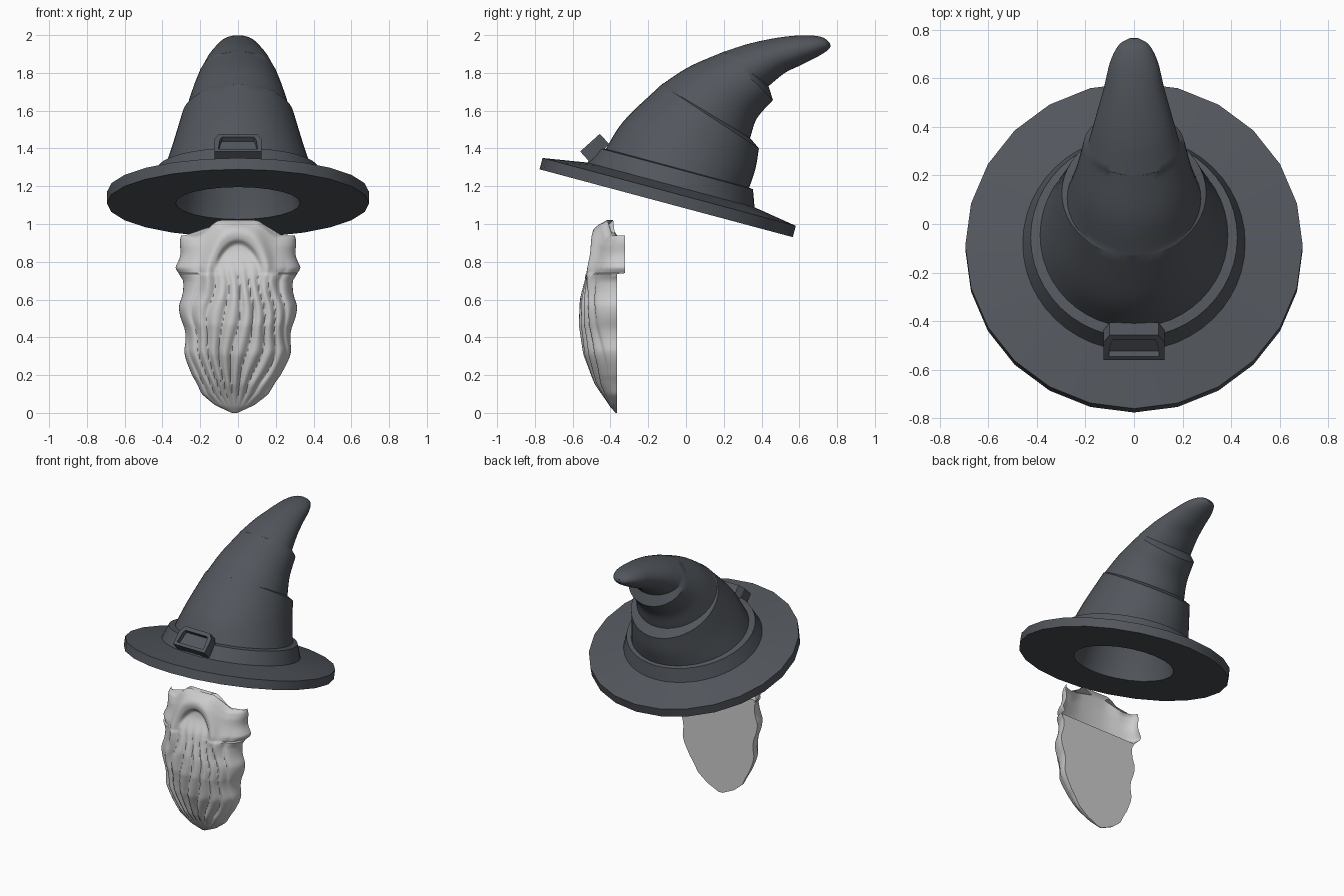
import bpy, bmesh, math
from mathutils import Vector, Matrix

if "Cube" in bpy.data.objects:
    bpy.data.objects.remove(bpy.data.objects["Cube"])

TILT = math.radians(-15)
HAT = Matrix.Translation((0, -0.105, 1.11)) @ Matrix.Rotation(TILT, 4, 'X')

dark = bpy.data.materials.new("dark_felt")
dark.diffuse_color = (0.085, 0.095, 0.11, 1)
dark.use_nodes = True
dark.node_tree.nodes["Principled BSDF"].inputs["Base Color"].default_value = dark.diffuse_color


def finish(name, bm, mat=None, angle=30):
    me = bpy.data.meshes.new(name)
    bm.to_mesh(me)
    bm.free()
    ob = bpy.data.objects.new(name, me)
    bpy.context.collection.objects.link(ob)
    if mat:
        me.materials.append(mat)
    bpy.ops.object.select_all(action='DESELECT')
    ob.select_set(True)
    bpy.context.view_layer.objects.active = ob
    bpy.ops.object.shade_smooth_by_angle(angle=math.radians(angle))
    return ob


def loft(rings, cap_start=False, cap_end=False):
    """Skin a list of equally long closed rings (counter-clockwise seen from above)."""
    bm = bmesh.new()
    vs = [[bm.verts.new(p) for p in r] for r in rings]
    n = len(vs[0])
    for a, b in zip(vs, vs[1:]):
        for j in range(n):
            k = (j + 1) % n
            bm.faces.new((a[j], a[k], b[k], b[j]))
    if cap_start:
        bm.faces.new(vs[0][::-1])
    if cap_end:
        bm.faces.new(vs[-1])
    return bm


def lathe(name, profile, sides):
    rings = [[HAT @ Vector((r * math.cos(2 * math.pi * i / sides),
                            r * math.sin(2 * math.pi * i / sides), h))
              for i in range(sides)] for r, h in profile]
    return finish(name, loft(rings, cap_start=profile[0][0] < 0.2), dark)


def catmull(keys, steps):
    ext = [[2 * a - b for a, b in zip(keys[0], keys[1])]] + keys + \
          [[2 * a - b for a, b in zip(keys[-1], keys[-2])]]
    out = []
    for i in range(1, len(ext) - 2):
        for s in range(steps):
            t = s / steps
            out.append([0.5 * (2 * b + (c - a) * t + (2 * a - 5 * b + 4 * c - d) * t * t
                               + (3 * b - a - 3 * c + d) * t ** 3)
                        for a, b, c, d in zip(*ext[i - 1:i + 3])])
    return out + [list(keys[-1])]


def interp(table, x):
    for (x0, y0), (x1, y1) in zip(table, table[1:]):
        if x <= x1:
            return y0 + (y1 - y0) * max(0, (x - x0) / (x1 - x0))
    return table[-1][1]


def smooth(a, b, x):
    t = min(1, max(0, (x - a) / (b - a)))
    return t * t * (3 - 2 * t)


# Brim with the head opening, and the band around the crown
lathe("hat_brim", [(0.02, 0.40), (0.15, 0.38), (0.24, 0.31), (0.30, 0.18), (0.33, 0),
                   (0.694, 0), (0.694, 0.062), (0.44, 0.103)], 24)
lathe("hat_band", [(0.463, 0.085), (0.425, 0.19), (0.37, 0.197)], 48)

# Crown: front point (y, z), back point (y, z), half width; folds between sections
sections = [
    [[-.438, 1.375, .325, 1.165, .395], [-.33, 1.545, .367, 1.29, .345],
     [-.13, 1.738, .386, 1.40, .297]],
    [[-.13, 1.738, .339, 1.455, .275], [.02, 1.834, .376, 1.56, .242],
     [.20, 1.912, .46, 1.656, .207]],
    [[.20, 1.912, .437, 1.73, .19], [.339, 1.956, .524, 1.80, .158],
     [.497, 1.988, .61, 1.842, .125], [.63, 1.999, .70, 1.888, .098],
     [.72, 1.989, .75, 1.92, .062], [.762, 1.958, .766, 1.94, .018]],
]
rings = []
for sec in sections:
    for fy, fz, by, bz, w in catmull(sec, 6):
        ring = []
        for i in range(48):
            a = 2 * math.pi * i / 48
            t = 0.5 + 0.5 * math.sin(a)
            ring.append((w * math.cos(a), fy + (by - fy) * t, fz + (bz - fz) * t))
        rings.append(ring)
finish("hat_crown", loft(rings, cap_end=True), dark)

# Buckle: block with chamfered top corners and a sunken centre
bm = bmesh.new()
outline = [(-.125, -.07), (.125, -.07), (.125, .03), (.10, .07), (-.10, .07), (-.125, .03)]
face = bm.faces.new([bm.verts.new((x, y, 0)) for x, y in outline])
ext = bmesh.ops.extrude_face_region(bm, geom=[face])
bmesh.ops.translate(bm, vec=(0, 0, 0.075),
                    verts=[v for v in ext['geom'] if isinstance(v, bmesh.types.BMVert)])
bmesh.ops.recalc_face_normals(bm, faces=bm.faces)
top = max(bm.faces, key=lambda f: f.calc_center_median().z)
bmesh.ops.inset_region(bm, faces=[top], thickness=0.03)
bmesh.ops.inset_region(bm, faces=[top], thickness=0.003, depth=-0.03)
bm.transform(Matrix.Translation((0, -0.458, 1.375)) @ Matrix.Rotation(math.radians(42), 4, 'X'))
finish("hat_buckle", bm, dark)

# Beard: half width and front depth by height, flat back, hollow behind the mouth
width = [(0, .015), (.04, .10), (.1, .175), (.2, .24), (.33, .28), (.45, .287), (.57, .31),
         (.70, .29), (.78, .325), (.9, .31), (1.02, .295)]
depth = [(0, -.372), (.03, -.40), (.15, -.475), (.31, -.535), (.466, -.56), (.6, -.553),
         (.785, -.512), (.94, -.475), (1.0, -.45), (1.02, -.42)]
heights = [.735 * (i / 54) ** 1.2 for i in range(55)] + [.74 + .28 * i / 26 for i in range(27)]
COLS = 96
rings = []
for zn in heights:
    upper = zn > .737
    edge = -.322 if upper else -.365
    w = interp(width, zn) * (1 + .025 * math.sin(zn * 27))
    mid = -.018 * (1 - smooth(0, .4, zn))
    front, back = [], []
    for j in range(COLS + 1):
        s = math.sin(math.pi * (j / COLS - .5))
        x = mid + w * s
        z = zn
        if upper:
            ztop = 1.02 - .08 * smooth(.09, .22, abs(x))
            z = .74 + (zn - .74) * (ztop - .74) / .28
        dome = max(0, 1 - s * s) ** .4
        y = edge + (interp(depth, zn) - edge) * dome
        base = y
        # wavy strands
        phase = s * 4.5 * math.pi + 1.3 * math.sin(z * 8 + 3 * s) + .6
        amp = .026 * smooth(.02, .2, z) * (1 - smooth(.6, .85, z))
        y -= amp * (abs(math.sin(phase)) - .65) * dome
        # moustache arch with the mouth sunk below it
        e = math.hypot(x / .17, (z - .66) / .31)
        low = smooth(.6, .72, z)
        y -= .028 * math.exp(-((e - 1) / .17) ** 2) * low * dome * (1 - smooth(.97, 1.02, z))
        y += .03 * (1 - smooth(.74, .84, e)) * smooth(.74, .86, z)
        y = min(y, edge)
        front.append((x, y, z))
        back.append((x, edge + (base - edge) * .68 if upper else edge, z))
    rings.append(front + back[-2:0:-1])
finish("beard", loft(rings, True, True), None, 50)
